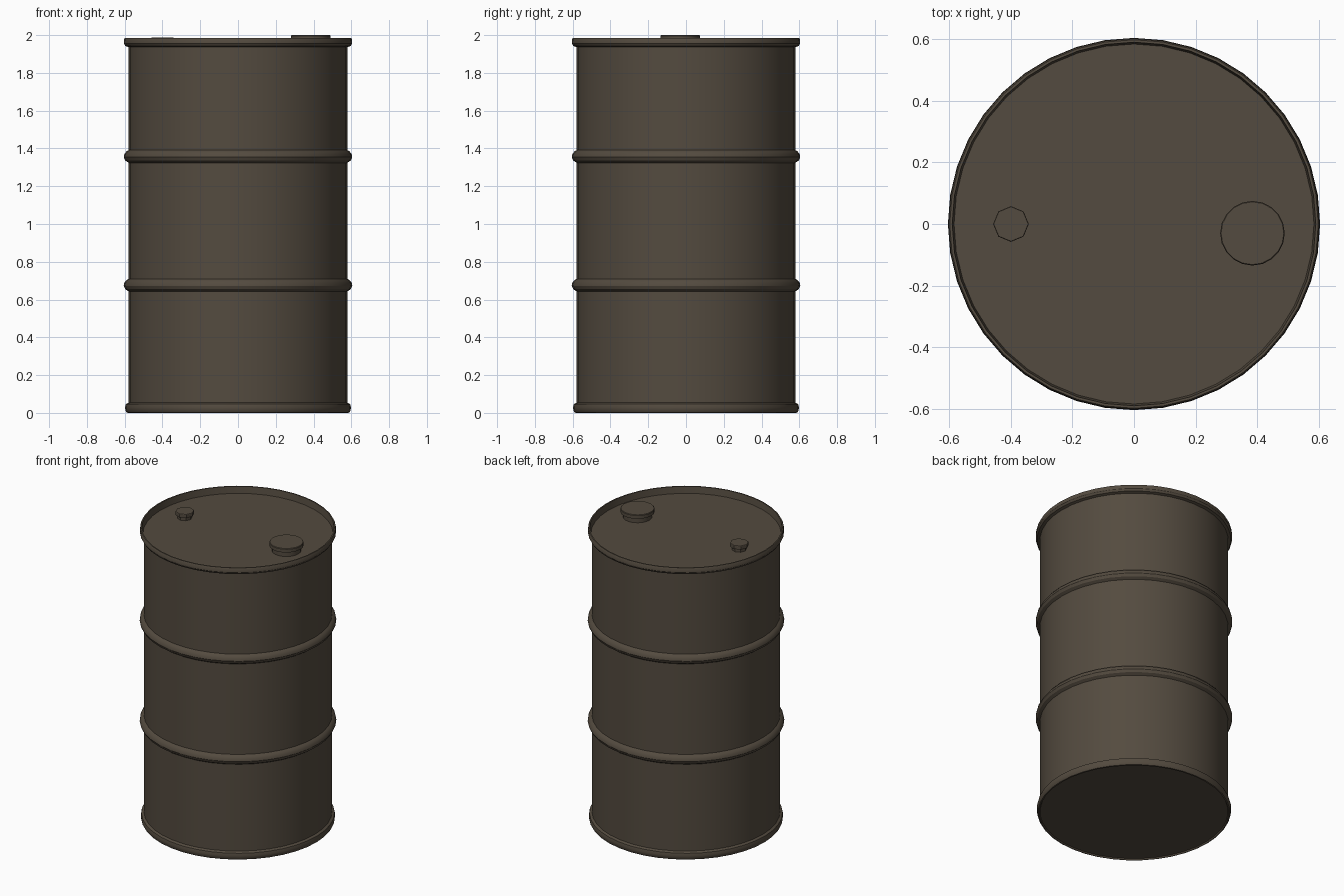
import bpy, bmesh, math

if "Cube" in bpy.data.objects:
    bpy.data.objects.remove(bpy.data.objects["Cube"])

# One worn dark brown paint for the whole drum
paint = bpy.data.materials.new("dark_brown_paint")
paint.diffuse_color = (0.088, 0.070, 0.050, 1.0)
paint.use_nodes = True
paint.node_tree.nodes["Principled BSDF"].inputs["Base Color"].default_value = paint.diffuse_color


def lathe(name, profile, sides, center=(0, 0), angle=30):
    """Revolve an (r, z) profile about z; open ends are closed with flat caps."""
    bm = bmesh.new()
    rings = []
    for r, z in profile:
        rings.append([bm.verts.new((r * math.cos(2 * math.pi * i / sides),
                                    r * math.sin(2 * math.pi * i / sides), z))
                      for i in range(sides)])
    for a, b in zip(rings, rings[1:]):
        for i in range(sides):
            j = (i + 1) % sides
            bm.faces.new((a[i], a[j], b[j], b[i]))
    bm.faces.new(rings[0][::-1])
    bm.faces.new(rings[-1])
    bmesh.ops.recalc_face_normals(bm, faces=bm.faces[:])
    mesh = bpy.data.meshes.new(name)
    bm.to_mesh(mesh)
    bm.free()
    mesh.materials.append(paint)
    obj = bpy.data.objects.new(name, mesh)
    obj.location = (center[0], center[1], 0)
    bpy.context.collection.objects.link(obj)
    bpy.ops.object.select_all(action='DESELECT')
    obj.select_set(True)
    bpy.context.view_layer.objects.active = obj
    bpy.ops.object.shade_smooth_by_angle(angle=math.radians(angle))
    return obj


BODY = 0.579


def hoop(z):
    """Rolled hoop bulging out of the wall."""
    return [(BODY, z - 0.034), (0.597, z - 0.022), (0.605, z - 0.004),
            (0.602, z + 0.012), (0.590, z + 0.027), (BODY, z + 0.033)]


# Drum: slightly recessed bottom, wall with two hoops, top rim and recessed lid
profile = [(0.578, 0.008), (0.582, 0.0), (0.590, 0.002), (0.596, 0.012),
           (0.598, 0.03), (0.594, 0.046), (BODY, 0.054)]
profile += hoop(0.677) + hoop(1.358)
profile += [(BODY, 1.936), (0.596, 1.942), (0.604, 1.955), (0.603, 1.978),
            (0.599, 1.985), (0.591, 1.985), (0.585, 1.94)]
lathe("drum_body", profile, 40)

# Large filler cap: wide disc on a narrower neck
lathe("large_cap", [(0.090, 1.93), (0.090, 1.972), (0.105, 1.974),
                    (0.105, 1.996), (0.102, 2.0)], 20, (0.385, -0.03))

# Small vent cap
lathe("small_cap", [(0.045, 1.93), (0.045, 1.962), (0.058, 1.964),
                    (0.058, 1.985), (0.056, 1.988)], 8, (-0.40, 0.0))
